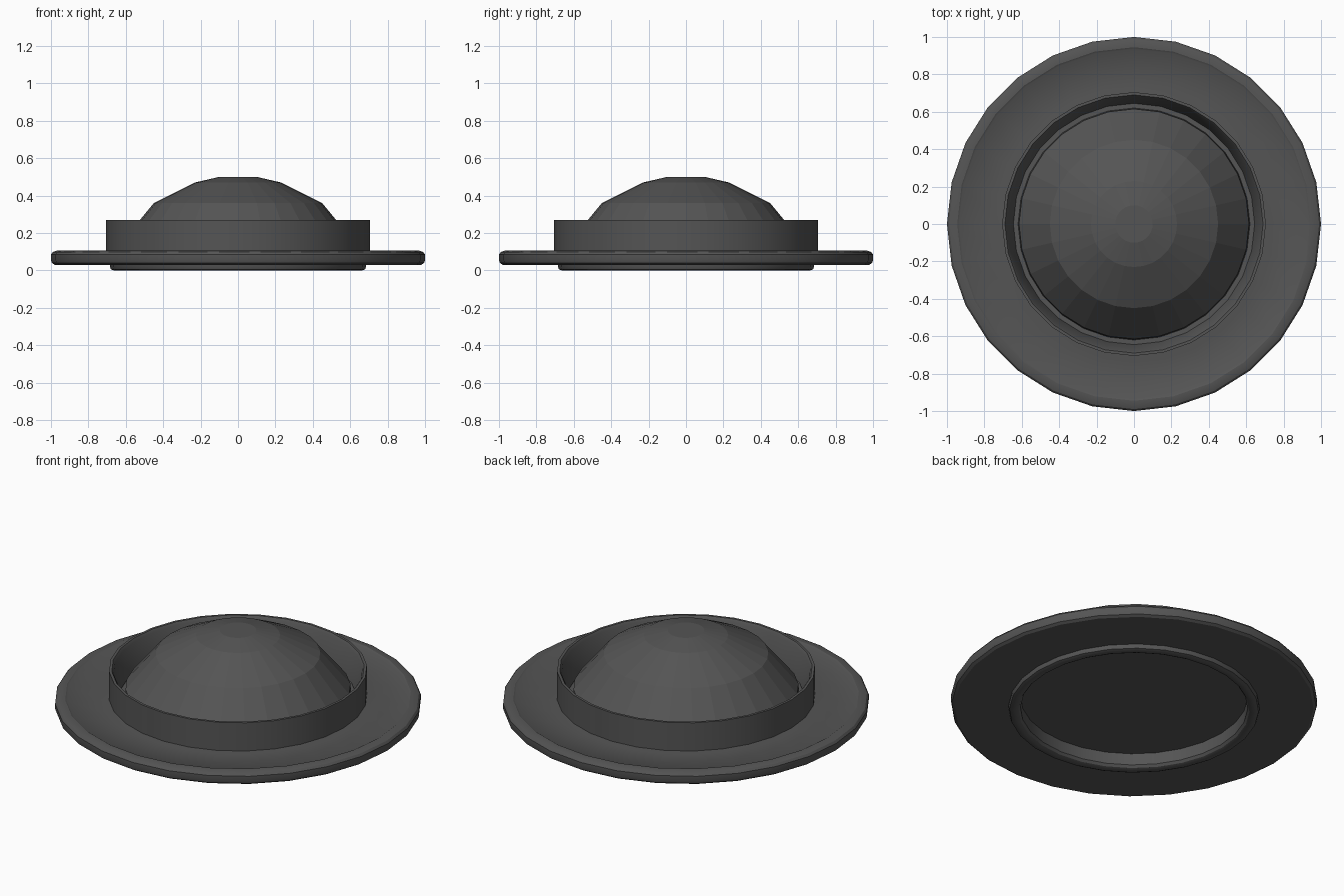
import bpy, bmesh, math

if "Cube" in bpy.data.objects:
    bpy.data.objects.remove(bpy.data.objects["Cube"])

SEG = 28
dark = bpy.data.materials.new("dark_grey")
dark.diffuse_color = (0.09, 0.09, 0.09, 1)
dark.use_nodes = True
dark.node_tree.nodes["Principled BSDF"].inputs["Base Color"].default_value = dark.diffuse_color


def lathe(name, profile, closed=True, angle=30):
    """Revolve (radius, z) points about z; open profiles get end caps."""
    bm = bmesh.new()
    rings = []
    for r, z in profile:
        rings.append([bm.verts.new((r * math.cos(2 * math.pi * i / SEG),
                                    r * math.sin(2 * math.pi * i / SEG), z))
                      for i in range(SEG)])
    pairs = list(zip(rings, rings[1:]))
    if closed:
        pairs.append((rings[-1], rings[0]))
    else:
        bm.faces.new(rings[0])
        bm.faces.new(rings[-1])
    for a, b in pairs:
        for i in range(SEG):
            j = (i + 1) % SEG
            bm.faces.new((a[i], a[j], b[j], b[i]))
    bmesh.ops.recalc_face_normals(bm, faces=bm.faces)
    me = bpy.data.meshes.new(name)
    bm.to_mesh(me)
    bm.free()
    me.materials.append(dark)
    ob = bpy.data.objects.new(name, me)
    bpy.context.collection.objects.link(ob)
    if angle:
        bpy.ops.object.select_all(action='DESELECT')
        ob.select_set(True)
        bpy.context.view_layer.objects.active = ob
        bpy.ops.object.shade_smooth_by_angle(angle=math.radians(angle))
    return ob


# wide brim with rounded rim and slightly dished top
lathe("brim", [(0.67, 0.03), (0.98, 0.03), (0.995, 0.04), (1.0, 0.055),
               (1.0, 0.085), (0.99, 0.098), (0.97, 0.105), (0.945, 0.106),
               (0.935, 0.1), (0.74, 0.095), (0.705, 0.1), (0.67, 0.1)])

# upright collar around the dome
lathe("collar", [(0.655, 0.09), (0.705, 0.09), (0.705, 0.27),
                 (0.69, 0.27), (0.68, 0.255), (0.645, 0.1)])

# base ring with rounded lower edge
lathe("base_ring", [(0.62, 0.095), (0.62, 0.02), (0.63, 0.006), (0.645, 0.0),
                    (0.665, 0.0), (0.68, 0.006), (0.685, 0.02), (0.685, 0.095)])

# faceted dome with flat top and base
lathe("dome", [(0.62, 0.09), (0.615, 0.16), (0.45, 0.36),
               (0.23, 0.47), (0.10, 0.5)], closed=False, angle=0)
